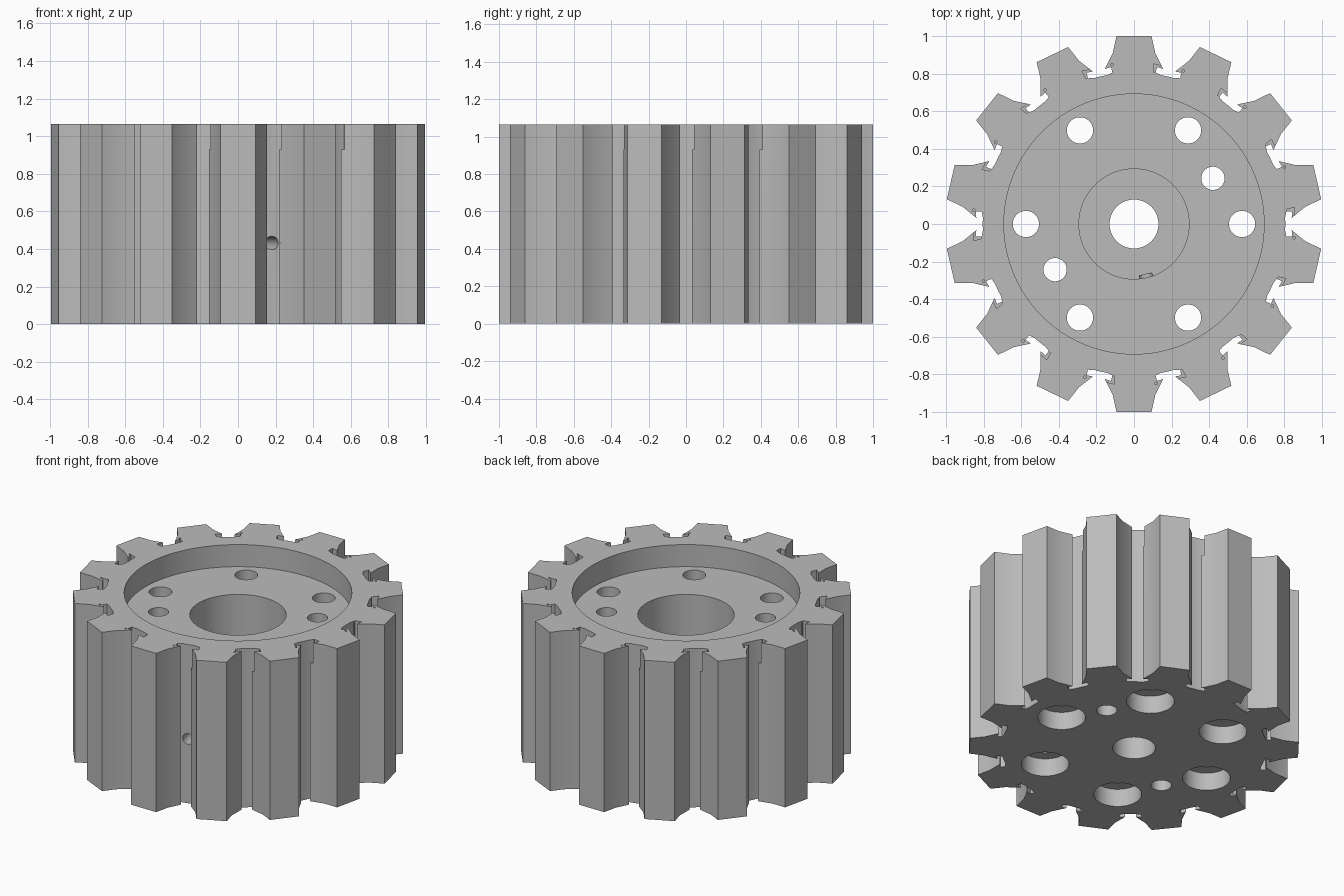
import bpy, bmesh, math
from mathutils import Matrix, Vector

if "Cube" in bpy.data.objects:
    bpy.data.objects.remove(bpy.data.objects["Cube"])

TEETH, H = 14, 1.065
STEP = math.tau / TEETH
FLOOR, BORE_FLOOR = 0.917, 0.425   # recess floor, hub bore floor

steel = bpy.data.materials.new("plain grey metal")
steel.use_nodes = True
GREY = (0.5, 0.5, 0.5, 1)
steel.diffuse_color = GREY
steel.node_tree.nodes["Principled BSDF"].inputs["Base Color"].default_value = GREY


def prism(bm, points, z0, z1):
    """Extrude a counterclockwise outline from z0 to z1."""
    face = bm.faces.new([bm.verts.new((x, y, z0)) for x, y in points])
    out = bmesh.ops.extrude_face_region(bm, geom=[face])
    top = [v for v in out["geom"] if isinstance(v, bmesh.types.BMVert)]
    bmesh.ops.translate(bm, verts=top, vec=(0, 0, z1 - z0))


def lathe(bm, profile, sides, centre=(0, 0)):
    """Closed turned solid from (radius, height) pairs, bottom to top."""
    rings = [[bm.verts.new((centre[0] + r * math.cos(k * math.tau / sides),
                            centre[1] + r * math.sin(k * math.tau / sides), z))
              for k in range(sides)] for r, z in profile]
    for a, b in zip(rings, rings[1:]):
        for k in range(sides):
            n = (k + 1) % sides
            bm.faces.new((a[k], a[n], b[n], b[k]))
    bm.faces.new(rings[0][::-1])
    bm.faces.new(rings[-1])


def turn(points, angle):
    rot = Matrix.Rotation(angle, 2)
    return [tuple(rot @ Vector(p)) for p in points]


def finish(bm, name):
    bmesh.ops.recalc_face_normals(bm, faces=bm.faces)
    mesh = bpy.data.meshes.new(name)
    bm.to_mesh(mesh)
    bm.free()
    mesh.materials.append(steel)
    ob = bpy.data.objects.new(name, mesh)
    bpy.context.collection.objects.link(ob)
    return ob


# Toothed body: half a tooth mirrored, then a rounded valley floor
half = [(0.115, 0.805), (0.122, 0.835), (0.155, 0.825), (0.113, 0.91), (0.093, 1.0)]
tooth = half + [(-x, y) for x, y in reversed(half)]
valley = [(0.805 * math.sin(-STEP * t), 0.805 * math.cos(STEP * t))
          for t in (0.4, 0.5, 0.6)]
outline = []
for i in range(TEETH):
    outline += turn(tooth + valley, i * STEP)
bm = bmesh.new()
prism(bm, outline, 0, H)
body = finish(bm, "toothed_pulley")

cutters = []

# Wide recess, hub bore and shaft hole
bm = bmesh.new()
lathe(bm, [(0.13, -0.1), (0.13, BORE_FLOOR), (0.293, BORE_FLOOR),
           (0.293, FLOOR), (0.692, FLOOR), (0.692, H + 0.1)], 96)
cutters.append(finish(bm, "hub_cutter"))

# Six counterbored bolt holes and two dowel holes
bm = bmesh.new()
for i in range(6):
    a = i * math.tau / 6
    lathe(bm, [(0.145, -0.1), (0.145, 0.12), (0.07, 0.12), (0.07, FLOOR + 0.05)],
          40, (0.575 * math.cos(a), 0.575 * math.sin(a)))
for s in (1, -1):
    lathe(bm, [(0.062, -0.1), (0.062, FLOOR + 0.05)], 32, (0.42 * s, 0.243 * s))
cutters.append(finish(bm, "bolt_hole_cutter"))

# Wider notch at the top of one side of each tooth, pin hole on the other
bm = bmesh.new()
for i in range(TEETH):
    a = i * STEP
    notch = [(0.104, 0.81), (0.18, 0.80), (0.18, 0.832), (0.104, 0.852)]
    prism(bm, turn(notch, a), 0.93, H + 0.1)
    lathe(bm, [(0.007, H - 0.04), (0.007, H + 0.1)], 10, turn([(-0.118, 0.848)], a)[0])
cutters.append(finish(bm, "notch_cutter"))

# Radial set-screw hole from a valley into the hub bore
bm = bmesh.new()
lathe(bm, [(0.036, 0.275), (0.036, 0.95)], 28)
direction = Vector((math.sin(STEP / 2), -math.cos(STEP / 2), 0))
bm.transform(Matrix.Translation((0, 0, 0.432))
             @ Vector((0, 0, 1)).rotation_difference(direction).to_matrix().to_4x4())
cutters.append(finish(bm, "screw_hole_cutter"))

# Cut everything, keep the result and drop the cutters
bpy.ops.object.select_all(action='DESELECT')
bpy.context.view_layer.objects.active = body
body.select_set(True)
for cutter in cutters:
    cutter.hide_render = True
    mod = body.modifiers.new(cutter.name, 'BOOLEAN')
    mod.operation = 'DIFFERENCE'
    mod.solver = 'EXACT'
    mod.object = cutter
    bpy.ops.object.modifier_apply(modifier=mod.name)
    bpy.data.objects.remove(cutter)
bpy.ops.object.shade_smooth_by_angle(angle=math.radians(30))
